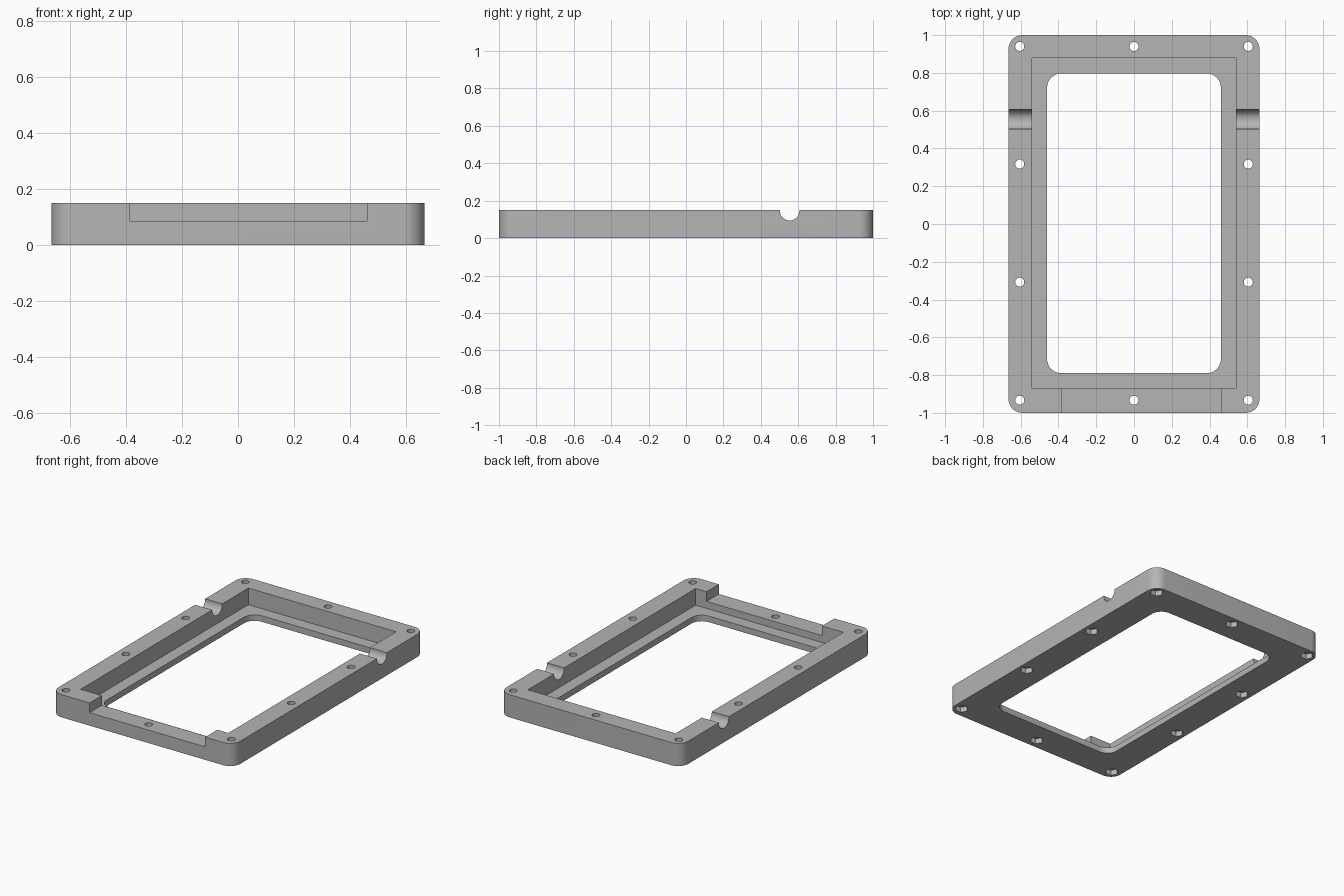
import bpy
import bmesh
from math import cos, sin, pi, radians

if "Cube" in bpy.data.objects:
    bpy.data.objects.remove(bpy.data.objects["Cube"], do_unlink=True)

HEIGHT = 0.15
HALF_X, HALF_Y = 0.665, 1.0
OVER = 0.1  # how far cutters overshoot


def grey_material():
    mat = bpy.data.materials.new("plain grey")
    colour = (0.46, 0.46, 0.46, 1)
    mat.diffuse_color = colour
    mat.use_nodes = True
    mat.node_tree.nodes["Principled BSDF"].inputs["Base Color"].default_value = colour
    return mat


def prism(name, outline, z0, z1):
    """Extrude a counter-clockwise outline from z0 up to z1."""
    bm = bmesh.new()
    face = bm.faces.new([bm.verts.new((x, y, z0)) for x, y in outline])
    top = bmesh.ops.extrude_face_region(bm, geom=[face])["geom"]
    bmesh.ops.translate(bm, vec=(0, 0, z1 - z0),
                        verts=[g for g in top if isinstance(g, bmesh.types.BMVert)])
    bmesh.ops.recalc_face_normals(bm, faces=bm.faces)
    mesh = bpy.data.meshes.new(name)
    bm.to_mesh(mesh)
    bm.free()
    obj = bpy.data.objects.new(name, mesh)
    bpy.context.collection.objects.link(obj)
    return obj


def rectangle(x0, x1, y0, y1):
    return [(x0, y0), (x1, y0), (x1, y1), (x0, y1)]


def rounded(x0, x1, y0, y1, r, steps=10):
    centres = [(x1 - r, y1 - r), (x0 + r, y1 - r), (x0 + r, y0 + r), (x1 - r, y0 + r)]
    return [(cx + r * cos((q + i / steps) * pi / 2), cy + r * sin((q + i / steps) * pi / 2))
            for q, (cx, cy) in enumerate(centres) for i in range(steps + 1)]


def polygon(cx, cy, r, sides):
    return [(cx + r * cos(2 * pi * i / sides), cy + r * sin(2 * pi * i / sides))
            for i in range(sides)]


def cut(target, cutter):
    cutter.hide_render = True
    mod = target.modifiers.new(cutter.name, "BOOLEAN")
    mod.operation = "DIFFERENCE"
    mod.solver = "EXACT"
    mod.object = cutter
    bpy.context.view_layer.objects.active = target
    bpy.ops.object.modifier_apply(modifier=mod.name)
    bpy.data.objects.remove(cutter, do_unlink=True)


# Outer body
frame = prism("frame", rounded(-HALF_X, HALF_X, -HALF_Y, HALF_Y, 0.075), 0, HEIGHT)

# Window through the floor, square recess above it, wide notch in the front wall
cut(frame, prism("window_cutter", rounded(-0.46, 0.46, -0.79, 0.797, 0.075), -OVER, HEIGHT + OVER))
cut(frame, prism("recess_cutter", rectangle(-0.54, 0.54, -0.872, 0.88), 0.04, HEIGHT + OVER))
cut(frame, prism("notch_cutter", rectangle(-0.385, 0.46, -HALF_Y - OVER, -0.8), 0.086, HEIGHT + OVER))

# Round-bottomed channel across both side walls
r, cy, cz = 0.052, 0.554, 0.146
profile = [(cy + r * cos(pi + pi * i / 24), cz + r * sin(pi + pi * i / 24)) for i in range(25)]
profile += [(cy + r, HEIGHT + OVER), (cy - r, HEIGHT + OVER)]
channel = prism("channel_cutter", profile, -HALF_X - OVER, HALF_X + OVER)
for v in channel.data.vertices:
    v.co = (v.co.z, v.co.x, v.co.y)
cut(frame, channel)

# Screw holes with hexagonal nut pockets underneath
holes = [(sx * 0.605, y) for sx in (-1, 1) for y in (-0.933, -0.308, 0.317, 0.94)]
holes += [(0, -0.933), (0, 0.94)]
for x, y in holes:
    cut(frame, prism("nut_cutter", polygon(x, y, 0.041, 6), -OVER, 0.035))
    cut(frame, prism("screw_cutter", polygon(x, y, 0.024, 24), -OVER, HEIGHT + OVER))

# Finish
frame.data.materials.clear()
frame.data.materials.append(grey_material())
for p in frame.data.polygons:
    p.material_index = 0
bpy.context.view_layer.objects.active = frame
frame.select_set(True)
bpy.ops.object.shade_smooth_by_angle(angle=radians(30))
